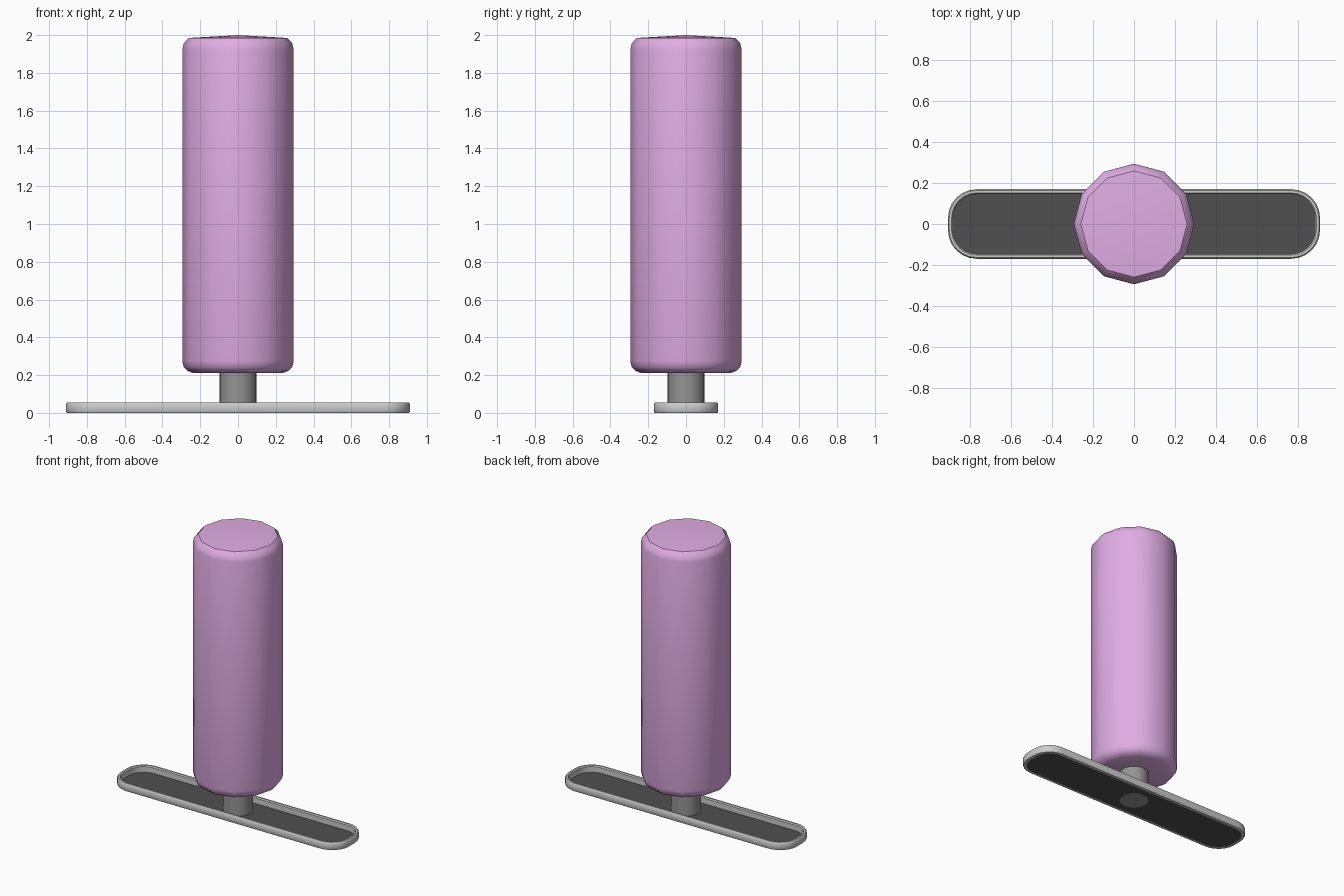
import bpy, math

if "Cube" in bpy.data.objects:
    bpy.data.objects.remove(bpy.data.objects["Cube"])


def material(name, rgb):
    m = bpy.data.materials.new(name)
    m.diffuse_color = (*rgb, 1)
    m.use_nodes = True
    m.node_tree.nodes["Principled BSDF"].inputs["Base Color"].default_value = m.diffuse_color
    return m


def make(name, verts, faces, mat, angle=40):
    me = bpy.data.meshes.new(name)
    me.from_pydata(verts, [], faces)
    ob = bpy.data.objects.new(name, me)
    bpy.context.collection.objects.link(ob)
    me.materials.append(mat)
    bpy.ops.object.select_all(action='DESELECT')
    ob.select_set(True)
    bpy.context.view_layer.objects.active = ob
    bpy.ops.object.shade_smooth_by_angle(angle=math.radians(angle))
    return ob


def loft(rings, closed=False):
    """Skin rings of equal size; either cap the ends or join last to first."""
    n, k = len(rings[0]), len(rings)
    verts = [p for r in rings for p in r]
    faces = [(a * n + i, a * n + (i + 1) % n, (a + 1) % k * n + (i + 1) % n, (a + 1) % k * n + i)
             for a in range(k if closed else k - 1) for i in range(n)]
    if not closed:
        faces += [tuple(reversed(range(n))), tuple(range((k - 1) * n, k * n))]
    return verts, faces


def circle(r, z, n):
    return [(r * math.cos(math.tau * i / n), r * math.sin(math.tau * i / n), z) for i in range(n)]


def rounded_rect(inset, z, hx=0.91, hy=0.17, r=0.14, seg=6):
    pts = []
    for q, (sx, sy) in enumerate([(1, 1), (-1, 1), (-1, -1), (1, -1)]):
        for i in range(seg + 1):
            a = math.pi / 2 * (q + i / seg)
            pts.append((sx * (hx - r) + (r - inset) * math.cos(a),
                        sy * (hy - r) + (r - inset) * math.sin(a), z))
    return pts


pink = material("pink_padding", (0.75, 0.42, 0.78))
light = material("light_metal", (0.6, 0.6, 0.6))
mid = material("stem_metal", (0.3, 0.3, 0.3))
dark = material("dark_floor", (0.08, 0.08, 0.08))

# Base: raised rim with a dark recessed floor
profile = [(0.004, 0), (0, 0.006), (0, 0.046), (0.006, 0.055), (0.018, 0.055), (0.024, 0.048), (0.024, 0)]
make("base_rim", *loft([rounded_rect(i, z) for i, z in reversed(profile)][::-1], True), light)
make("base_floor", *loft([rounded_rect(0.022, 0.002), rounded_rect(0.022, 0.008)]), dark)

# Stem joining base and padded body
make("stem", *loft([circle(0.097, 0, 32), circle(0.097, 0.25, 32)]), mid)

# Twelve-sided padded body with rounded ends and a shallow domed top
body = [(0.235, 0.21), (0.265, 0.222), (0.287, 0.243), (0.295, 0.275),
        (0.295, 1.925), (0.287, 1.957), (0.26, 1.985)]
verts, faces = loft([circle(r, z, 12) for r, z in body])
top = faces.pop()
verts.append((0, 0, 2.0))
faces += [(top[i], top[(i + 1) % 12], len(verts) - 1) for i in range(12)]
make("padded_body", verts, faces, pink)
